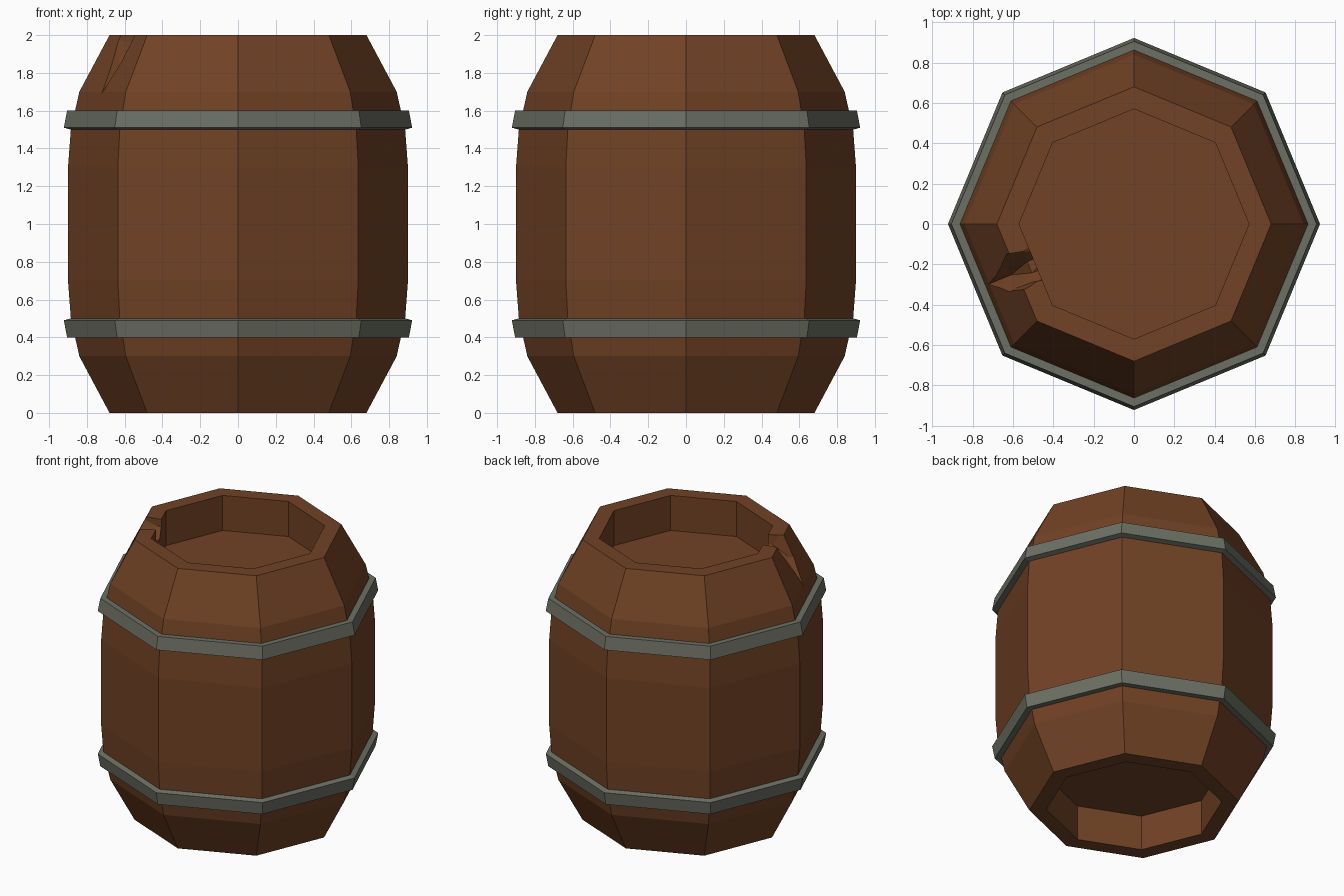
import bpy, bmesh
from math import cos, sin, radians

if "Cube" in bpy.data.objects:
    bpy.data.objects.remove(bpy.data.objects["Cube"])

SIDES = 8


def material(name, rgb):
    m = bpy.data.materials.new(name)
    m.diffuse_color = (*rgb, 1)
    m.use_nodes = True
    m.node_tree.nodes["Principled BSDF"].inputs["Base Color"].default_value = m.diffuse_color
    return m


def finish(name, bm, mat=None):
    bmesh.ops.recalc_face_normals(bm, faces=bm.faces)
    mesh = bpy.data.meshes.new(name)
    bm.to_mesh(mesh)
    bm.free()
    obj = bpy.data.objects.new(name, mesh)
    bpy.context.collection.objects.link(obj)
    if mat:
        mesh.materials.append(mat)
    return obj


def skin(bm, a, b):
    n = len(a)
    for i in range(n):
        j = (i + 1) % n
        bm.faces.new((a[i], a[j], b[j], b[i]))


def lathe(name, profile, mat, closed):
    """Octagonal turning of (radius, z) points; capped or closed into a ring."""
    bm = bmesh.new()
    rings = [[bm.verts.new((r * cos(radians(360 / SIDES * k)),
                            r * sin(radians(360 / SIDES * k)), z))
              for k in range(SIDES)] for r, z in profile]
    for a, b in zip(rings, rings[1:]):
        skin(bm, a, b)
    if closed:
        skin(bm, rings[-1], rings[0])
    else:
        bm.faces.new(rings[0])
        bm.faces.new(rings[-1])
    return finish(name, bm, mat)


wood = material("wood", (0.165, 0.054, 0.018))
iron = material("iron", (0.15, 0.16, 0.125))

# Barrel body with recessed lids at both ends
half = [(0.57, 0.25), (0.57, 0.0), (0.68, 0.0), (0.84, 0.3), (0.885, 0.5), (0.90, 0.7)]
body = lathe("barrel_body", half + [(r, 2 - z) for r, z in reversed(half)], wood, False)

# Iron hoops, mirrored about mid height
hoop = [(0.84, 0.40), (0.905, 0.40), (0.922, 0.49), (0.87, 0.505)]
lathe("lower_hoop", hoop, iron, True)
lathe("upper_hoop", [(r, 2 - z) for r, z in hoop], iron, True)

# Jagged chip in the rim: loft of broken outlines through the stave at 202.5 degrees
a = radians(202.5)
sections = [
    (0.42, [(-0.09, 2.1), (-0.09, 1.93), (-0.03, 1.90), (0.04, 1.87), (0.085, 1.94), (0.085, 2.1)]),
    (0.56, [(-0.085, 2.1), (-0.085, 1.95), (-0.03, 1.87), (0.03, 1.88), (0.075, 1.93), (0.085, 2.1)]),
    (0.66, [(-0.108, 2.1), (-0.108, 1.98), (-0.055, 1.87), (0.0, 1.74), (0.07, 1.86), (0.11, 2.1)]),
    (0.80, [(-0.108, 2.1), (-0.108, 1.98), (-0.055, 1.86), (0.0, 1.68), (0.085, 1.85), (0.11, 2.1)]),
]
bm = bmesh.new()
loops = [[bm.verts.new((d * cos(a) - t * sin(a), d * sin(a) + t * cos(a), z))
          for t, z in outline] for d, outline in sections]
for p, q in zip(loops, loops[1:]):
    skin(bm, p, q)
bm.faces.new(loops[0])
bm.faces.new(loops[-1])
bmesh.ops.triangulate(bm, faces=bm.faces)
cutter = finish("chip_cutter", bm, wood)
cutter.hide_render = True
cutter.hide_set(True)

cut = body.modifiers.new("chip", 'BOOLEAN')
cut.operation = 'DIFFERENCE'
cut.solver = 'EXACT'
cut.object = cutter
